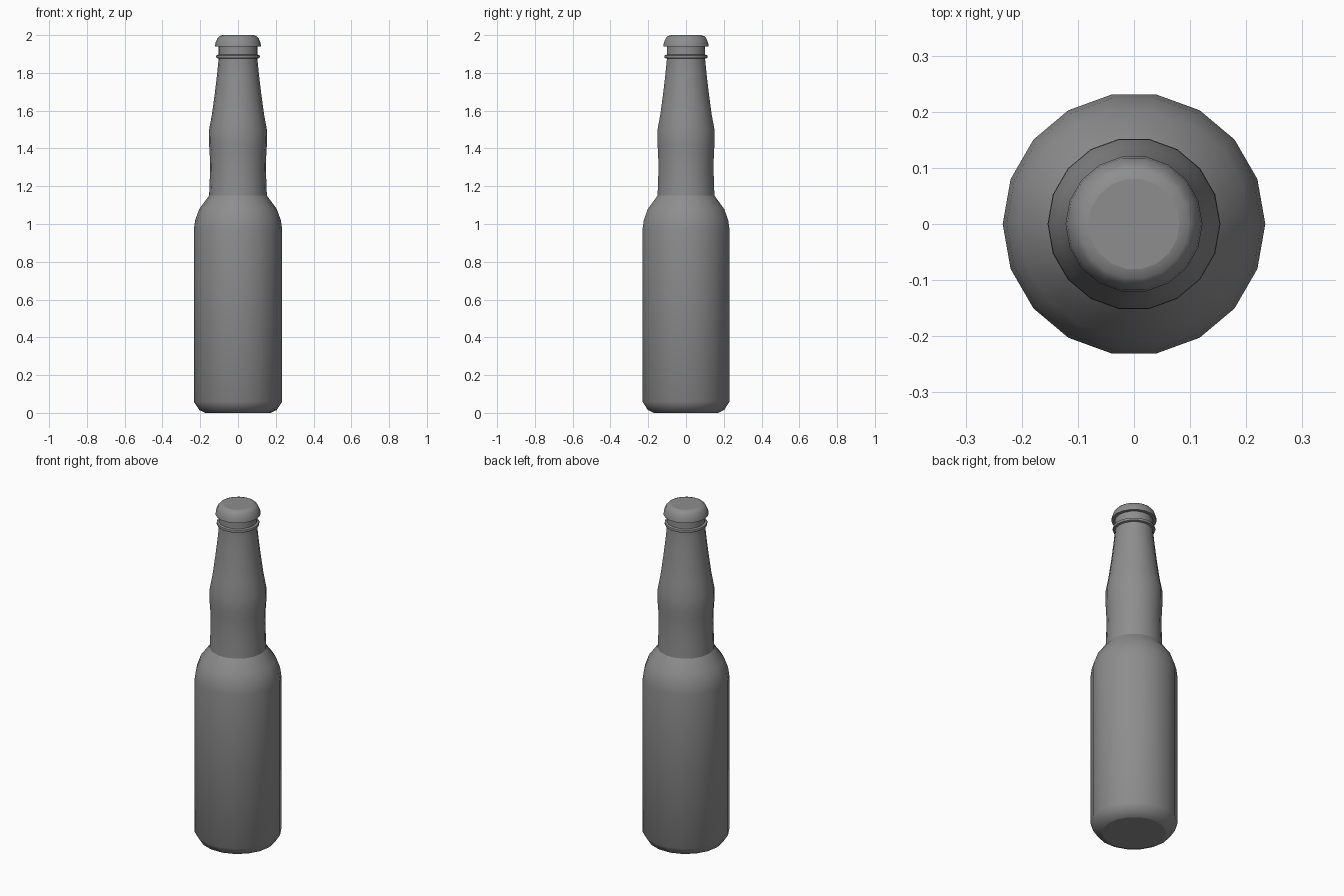
import bpy, bmesh
from math import cos, sin, tau, radians

if "Cube" in bpy.data.objects:
    bpy.data.objects.remove(bpy.data.objects["Cube"])

SIDES = 18

# Dark grey shared by all parts
dark_grey = bpy.data.materials.new("dark_grey")
dark_grey.diffuse_color = (0.27, 0.27, 0.27, 1.0)
dark_grey.use_nodes = True
dark_grey.node_tree.nodes["Principled BSDF"].inputs["Base Color"].default_value = dark_grey.diffuse_color


def lathe(name, profile, sharp_rings):
    """Revolve (radius, height) points around z, close both ends, crease the given rings."""
    bm = bmesh.new()
    rings = [[bm.verts.new((r * cos(tau * i / SIDES), r * sin(tau * i / SIDES), z))
              for i in range(SIDES)] for r, z in profile]
    for low, high in zip(rings, rings[1:]):
        for i in range(SIDES):
            j = (i + 1) % SIDES
            bm.faces.new((low[i], low[j], high[j], high[i]))
    bm.faces.new(rings[0][::-1])
    bm.faces.new(rings[-1])
    for k in sharp_rings:
        for i in range(SIDES):
            bm.edges.get((rings[k][i], rings[k][(i + 1) % SIDES])).smooth = False
    mesh = bpy.data.meshes.new(name)
    bm.to_mesh(mesh)
    bm.free()
    mesh.materials.append(dark_grey)
    obj = bpy.data.objects.new(name, mesh)
    bpy.context.collection.objects.link(obj)
    bpy.ops.object.select_all(action='DESELECT')
    obj.select_set(True)
    bpy.context.view_layer.objects.active = obj
    bpy.ops.object.shade_smooth_by_angle(angle=radians(50), keep_sharp_edges=True)
    return obj


# Rounded base, straight body, shoulder, waisted neck and lip
lathe("bottle", [
    (0.172, 0.0), (0.205, 0.015), (0.234, 0.06),
    (0.234, 0.97), (0.227, 1.02), (0.205, 1.08), (0.153, 1.15),
    (0.150, 1.22), (0.148, 1.30), (0.150, 1.38), (0.154, 1.43), (0.153, 1.50),
    (0.138, 1.58), (0.123, 1.69), (0.111, 1.79), (0.103, 1.87),
    (0.103, 1.95)], [0, 6, 16])

# Thin collar below the cap
lathe("neck_ring", [
    (0.100, 1.874), (0.114, 1.879), (0.116, 1.886), (0.114, 1.893), (0.100, 1.898)], [])

# Domed cap with a flat top
lathe("cap", [
    (0.100, 1.940), (0.122, 1.940), (0.119, 1.960), (0.108, 1.985),
    (0.098, 1.995), (0.081, 2.0)], [1, 5])
